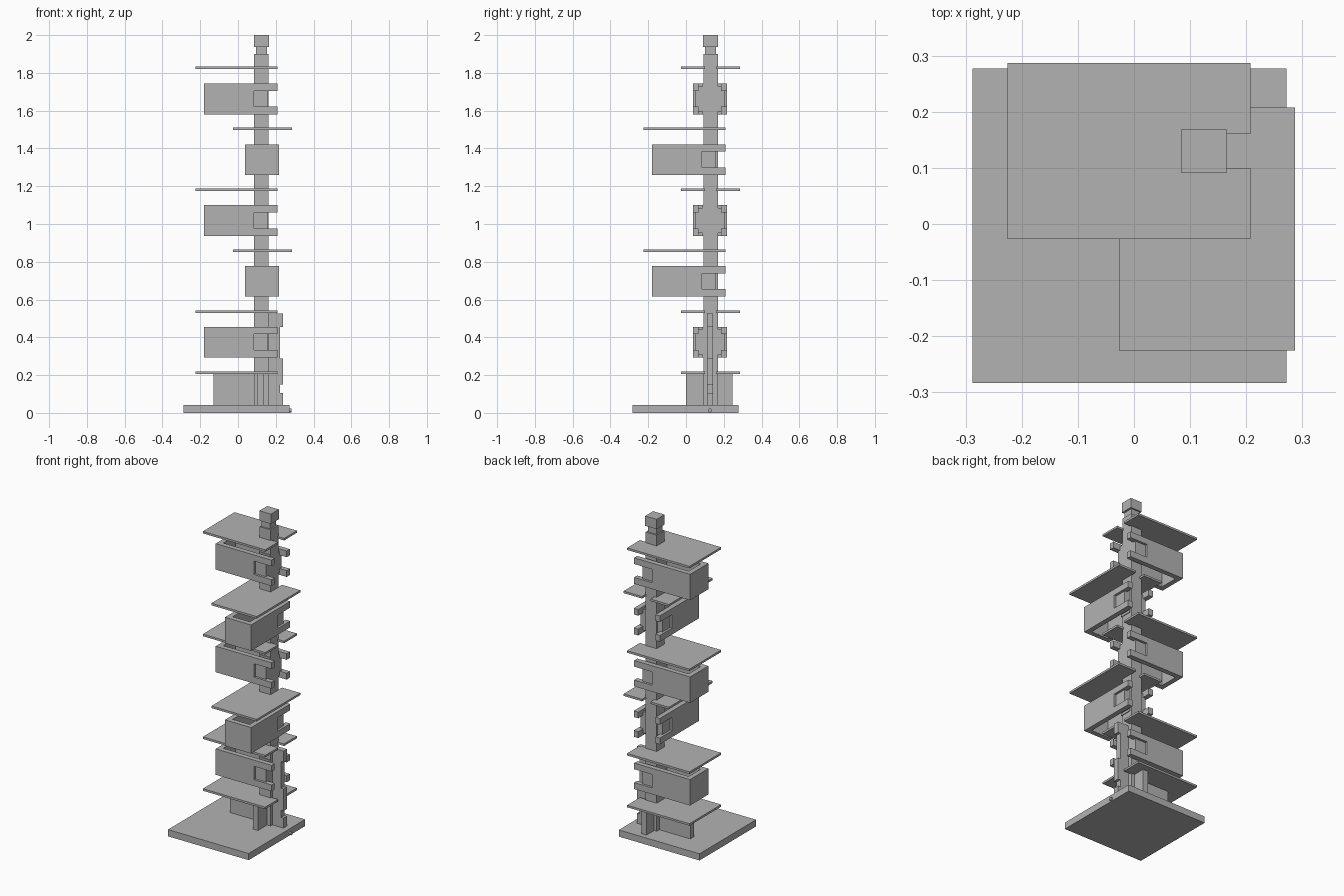
import bpy
import bmesh

cube = bpy.data.objects.get("Cube")
if cube:
    bpy.data.objects.remove(cube, do_unlink=True)

grey = bpy.data.materials.new("plain_grey")
grey.use_nodes = True
grey.diffuse_color = (0.45, 0.45, 0.45, 1)
grey.node_tree.nodes["Principled BSDF"].inputs["Base Color"].default_value = (0.45, 0.45, 0.45, 1)


def prism(name, profile, axis, low, high, swap=False):
    """Extrude a 2D profile along an axis; swap mirrors it over the x = y diagonal."""
    bm = bmesh.new()
    verts = []
    for a, b in profile:
        co = [a, b]
        co.insert(axis, low)
        verts.append(bm.verts.new(co))
    face = bm.faces.new(verts)
    new = bmesh.ops.extrude_face_region(bm, geom=[face])["geom"]
    for v in new:
        if isinstance(v, bmesh.types.BMVert):
            v.co[axis] = high
    if swap:
        for v in bm.verts:
            v.co.x, v.co.y = v.co.y, v.co.x
    bmesh.ops.recalc_face_normals(bm, faces=bm.faces)
    mesh = bpy.data.meshes.new(name)
    bm.to_mesh(mesh)
    bm.free()
    mesh.materials.append(grey)
    obj = bpy.data.objects.new(name, mesh)
    bpy.context.collection.objects.link(obj)
    return obj


def box(name, x, y, z, swap=False):
    rect = [(x[0], y[0]), (x[1], y[0]), (x[1], y[1]), (x[0], y[1])]
    return prism(name, rect, 2, z[0], z[1], swap)


CX, CY = 0.125, 0.13       # stem centre
STEM_X, STEM_Y = (0.085, 0.162), (0.092, 0.169)

# Base, stem and finial
box("base", (-0.288, 0.272), (-0.283, 0.277), (0, 0.042))
box("stem", STEM_X, STEM_Y, (0.04, 1.9))
box("finial_neck", (0.094, 0.153), (0.101, 0.16), (1.89, 1.945))
box("finial_cap", (0.085, 0.165), (0.091, 0.169), (1.938, 2.0))


# Thin shelf with a slot that slides around the stem
def shelf(index, z, swap):
    outline = [(-0.225, -0.027), (0.208, -0.027), (0.208, 0.1), (0.11, 0.1),
               (0.11, 0.16), (0.208, 0.16), (0.208, 0.287), (-0.225, 0.287)]
    prism(f"shelf_{index}", outline, 2, z, z + 0.013, swap)


# Open light box: forked side walls, end wall and a stepped block on the stem
def light_box(index, z, swap):
    top, lo, hi = z + 0.163, z + 0.04, z + 0.124
    fork = [(-0.18, z), (0.208, z), (0.208, lo), (0.085, lo),
            (0.085, hi), (0.208, hi), (0.208, top), (-0.18, top)]
    for side, y in (("near", 0.036), ("far", 0.186)):
        prism(f"box_{index}_{side}_wall", fork, 1, y, y + 0.031, swap)
    box(f"box_{index}_end_wall", (-0.18, -0.149), (0.036, 0.217), (z, top), swap)
    half = [(0.04, z), (0.04, z + 0.015), (0.059, z + 0.015), (0.059, lo),
            (0.076, lo), (0.076, hi), (0.059, hi), (0.059, top - 0.015),
            (0.04, top - 0.015), (0.04, top)]
    mid = 0.1265
    cross = [(mid + a, b) for a, b in half] + [(mid - a, b) for a, b in reversed(half)]
    prism(f"box_{index}_stem_block", cross, 0, 0.085, 0.16, swap)


shelf(0, 0.205, False)
for i in range(5):
    swap = i % 2 == 1
    light_box(i + 1, 0.293 + 0.322 * i, swap)
    shelf(i + 1, 0.53 + 0.3225 * i, swap)

# Thin crossed fins at the foot
box("foot_fin_side", (-0.13, 0.1), (0.108, 0.143), (0.04, 0.206))
box("foot_fin_cross", (0.103, 0.138), (0.0, 0.245), (0.04, 0.206))

# Cord cover with stepped outer edge
cover = [(0.15, 0.04), (0.239, 0.04), (0.239, 0.105), (0.222, 0.105), (0.222, 0.15),
         (0.239, 0.15), (0.239, 0.288), (0.222, 0.288), (0.222, 0.455),
         (0.239, 0.455), (0.239, 0.525), (0.15, 0.525)]
prism("cord_cover", cover, 1, 0.11, 0.144)

# Cord stub at the base edge
bpy.ops.mesh.primitive_cylinder_add(vertices=16, radius=0.01, depth=0.03,
                                    location=(0.268, 0.127, 0.013), rotation=(0, 1.5708, 0))
cord = bpy.context.object
cord.name = "cord_stub"
cord.data.materials.append(grey)
